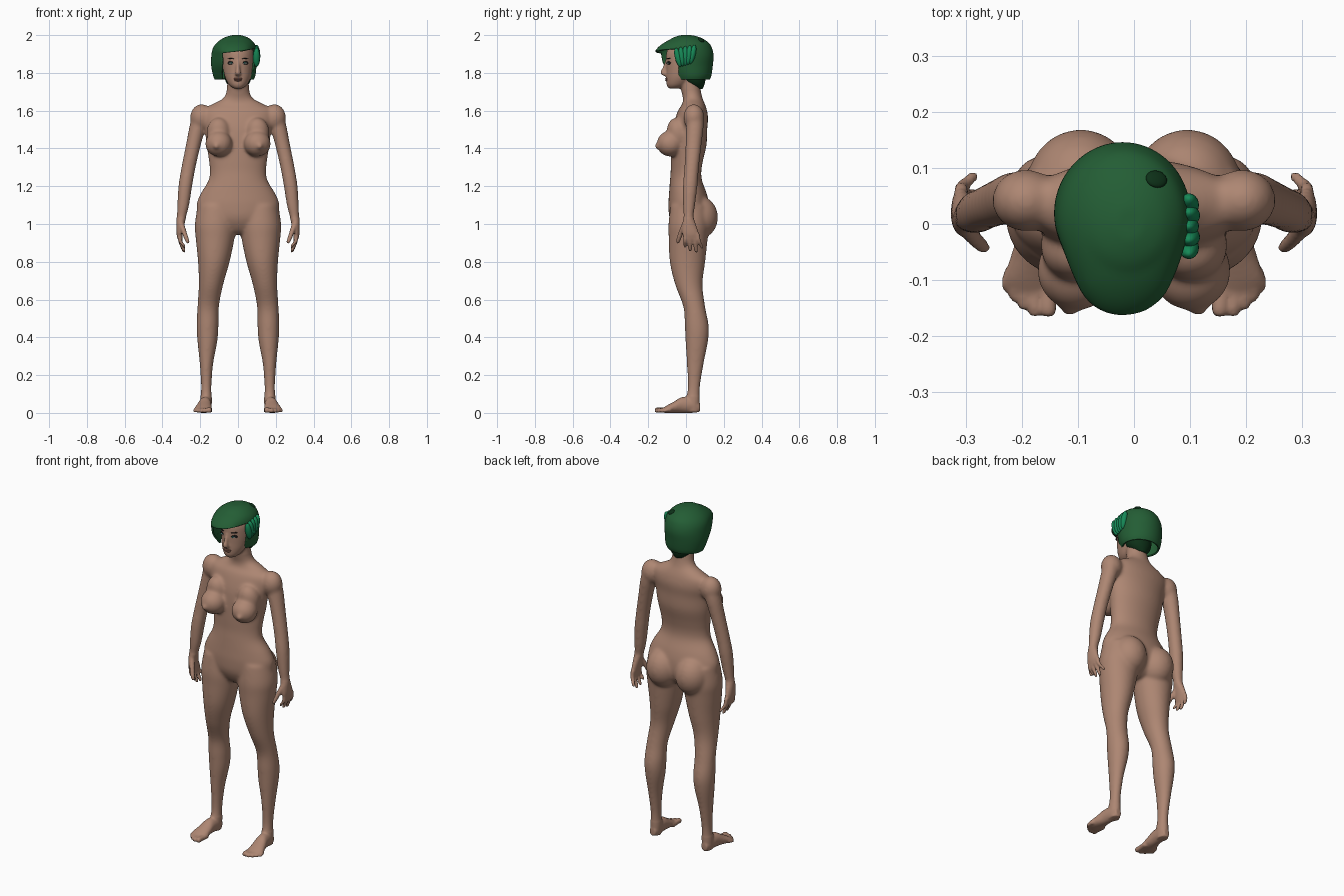
import bpy, bmesh, math
from mathutils import Matrix, Vector, Euler


def material(name, rgb):
    m = bpy.data.materials.new(name)
    m.diffuse_color = (*rgb, 1)
    return m


SKIN = material("skin", (0.42, 0.24, 0.17))
LIP = material("lip", (0.26, 0.115, 0.085))
HAIR = material("hair_green", (0.017, 0.11, 0.035))
BRIGHT = material("bright_green", (0.008, 0.25, 0.095))
DARK = material("dark_green", (0.004, 0.03, 0.009))
BLACK = material("lash_black", (0.006, 0.006, 0.006))
WHITE = material("eye_white", (0.6, 0.6, 0.58))
TEAL = material("iris_teal", (0.02, 0.3, 0.24))


def spline(rows, k=6):
    """Smooth the listed sections with a Catmull-Rom curve."""
    out = []
    for i in range(len(rows) - 1):
        p = [rows[max(i - 1, 0)], rows[i], rows[i + 1], rows[min(i + 2, len(rows) - 1)]]
        for j in range(k):
            t = j / k
            out.append([0.5 * (2 * b + (c - a) * t + (2 * a - 5 * b + 4 * c - d) * t * t
                               + (3 * b - a - 3 * c + d) * t ** 3) for a, b, c, d in zip(*p)])
    return out + [list(rows[-1])]


def loft(bm, rows, axis="z", sx=1, n=28, caps=(True, True)):
    """Ellipses along an axis: rows are (position, x, other, radius x, radius other)."""
    rings = []
    for t, a, b, ra, rb in spline(rows):
        ring = []
        for i in range(n):
            w = 2 * math.pi * i / n
            x, q = sx * (a + ra * math.cos(w)), b + rb * math.sin(w)
            ring.append(bm.verts.new((x, q, t) if axis == "z" else (x, t, q)))
        rings.append(ring)
    faces = []
    for r, s in zip(rings, rings[1:]):
        for i in range(n):
            j = (i + 1) % n
            faces.append(bm.faces.new((r[i], r[j], s[j], s[i])))
    if caps[0]:
        faces.append(bm.faces.new(rings[0]))
    if caps[1]:
        faces.append(bm.faces.new(rings[-1]))
    bmesh.ops.recalc_face_normals(bm, faces=faces)


def ball(bm, pos, size, rot=(0, 0, 0), seg=24):
    bmesh.ops.create_uvsphere(bm, u_segments=seg, v_segments=seg // 2, radius=1,
                              matrix=Matrix.LocRotScale(Vector(pos), Euler(rot), Vector(size)))


def finish(bm, name, mat):
    me = bpy.data.meshes.new(name)
    bm.to_mesh(me)
    bm.free()
    for p in me.polygons:
        p.use_smooth = True
    me.materials.append(mat)
    o = bpy.data.objects.new(name, me)
    bpy.context.collection.objects.link(o)
    return o


def balls(name, mat, items):
    bm = bmesh.new()
    for it in items:
        ball(bm, *it)
    return finish(bm, name, mat)


# ---- body: overlapping parts, fused below ----
bm = bmesh.new()
# torso and neck
loft(bm, [(.945, 0, .015, .07, .04), (.97, 0, .018, .13, .075), (1.03, 0, .018, .205, .105),
          (1.10, 0, .015, .220, .108), (1.16, 0, .010, .198, .100), (1.23, 0, .0, .157, .085),
          (1.28, 0, .0, .149, .081), (1.34, 0, .005, .155, .086), (1.42, 0, .015, .167, .094),
          (1.50, 0, .020, .176, .092), (1.56, 0, .030, .190, .087), (1.605, 0, .035, .185, .075),
          (1.635, 0, .040, .135, .060), (1.665, 0, .036, .080, .052), (1.71, 0, .026, .060, .052),
          (1.80, 0, .015, .055, .050)], n=48)
# head
loft(bm, [(1.717, 0, -.062, .022, .028), (1.735, 0, -.048, .046, .054), (1.77, 0, -.030, .066, .075),
          (1.81, 0, -.014, .077, .091), (1.86, 0, .0, .084, .106), (1.91, 0, .005, .083, .108),
          (1.95, 0, .005, .066, .088), (1.975, 0, .005, .035, .05)], n=40)
# nose
loft(bm, [(1.87, 0, -.100, .008, .008), (1.83, 0, -.110, .010, .013), (1.805, 0, -.116, .014, .020),
          (1.792, 0, -.113, .017, .018), (1.784, 0, -.106, .010, .010)], n=16)
for s in (-1, 1):
    # bust, buttocks, shoulders
    ball(bm, (s * .102, -.083, 1.425), (.072, .072, .069))
    ball(bm, (s * .102, -.040, 1.480), (.066, .060, .085), (.25, 0, 0))
    ball(bm, (s * .115, -.149, 1.413), (.018, .018, .018))
    ball(bm, (s * .095, .066, 1.035), (.098, .104, .115))
    ball(bm, (s * .193, .042, 1.565), (.061, .056, .070))
    # leg
    loft(bm, [(1.10, .112, .018, .100, .100), (1.0, .119, .015, .110, .108), (.93, .121, .012, .104, .104),
              (.80, .128, .008, .084, .094), (.68, .143, .015, .065, .073), (.56, .158, .044, .057, .058),
              (.46, .161, .057, .058, .064), (.38, .162, .057, .053, .060), (.26, .167, .049, .036, .045),
              (.14, .168, .042, .028, .033), (.06, .169, .036, .031, .037), (.005, .170, .038, .027, .034)],
         sx=s)
    # foot and toes
    loft(bm, [(.074, .170, .028, .018, .022), (.04, .170, .040, .030, .040), (-.02, .175, .042, .034, .042),
              (-.06, .180, .031, .041, .031), (-.10, .186, .020, .046, .020), (-.125, .184, .013, .036, .012)],
         axis="y", sx=s)
    for i, (x, tip, r) in enumerate([(.153, -.166, .015), (.177, -.166, .012), (.197, -.154, .011),
                                     (.213, -.139, .011), (.227, -.122, .010)]):
        loft(bm, [(-.08, x - .004, .015, r, r), ((tip - .09) / 2, x, .015, r, r),
                  (tip + .010, x, r, r, r), (tip, x, r, r * .5, r * .5)], axis="y", sx=s, n=12)
    # arm and palm
    loft(bm, [(1.59, .195, .045, .045, .045), (1.52, .212, .047, .045, .047), (1.42, .236, .040, .040, .043),
              (1.30, .262, .030, .038, .039), (1.20, .279, .022, .037, .039), (1.10, .290, .016, .032, .033),
              (1.04, .299, .014, .026, .027), (1.0, .305, .016, .022, .036), (.95, .309, .024, .017, .044),
              (.915, .306, .030, .012, .040)], sx=s)
    # fingers and thumb
    for y0, y1, z1 in [(-.004, -.004, .875), (.020, .022, .853), (.043, .054, .848), (.060, .084, .868)]:
        loft(bm, [(.95, .309, y0, .012, .012), (.91, .306, (y0 * 2 + y1) / 3, .0115, .0115),
                  (z1 + .012, .288, y1, .010, .010), (z1, .284, y1, .005, .005)], sx=s, n=12)
    loft(bm, [(1.01, .303, .0, .016, .018), (.96, .286, -.024, .014, .015),
              (.915, .270, -.040, .012, .012), (.895, .264, -.044, .006, .006)], sx=s, n=12)
raw = finish(bm, "body_raw", SKIN)
mod = raw.modifiers.new("fuse", "REMESH")
mod.mode = "VOXEL"
mod.voxel_size = .006
bpy.context.view_layer.update()
fused = bpy.data.meshes.new_from_object(raw.evaluated_get(bpy.context.evaluated_depsgraph_get()))
bpy.data.objects.remove(raw)
bm = bmesh.new()
bm.from_mesh(fused)
bm.verts.ensure_lookup_table()
# blend the big forms strongly, face, hands and feet lightly
big = [v for v in bm.verts if .09 < v.co.z < 1.71 and not (abs(v.co.x) > .24 and v.co.z < 1.03)]
for group, times in ((list(bm.verts), 2), (big, 14)):
    for _ in range(times):
        bmesh.ops.smooth_vert(bm, verts=group, factor=.5, use_axis_x=True, use_axis_y=True, use_axis_z=True)
finish(bm, "body", SKIN)

# ---- hair: asymmetric bob with cut-out face opening ----
bm = bmesh.new()
loft(bm, [(1.765, -.020, .032, .104, .094), (1.79, -.020, .030, .113, .105), (1.84, -.022, .021, .120, .121),
          (1.89, -.020, .017, .121, .129), (1.93, -.018, .010, .115, .128), (1.96, -.014, .008, .098, .112),
          (1.985, -.010, .005, .066, .076), (1.998, -.008, .002, .030, .036), (2.0, -.008, .002, .006, .008)],
     n=72, caps=(False, True))
for v in bm.verts:
    # fringe pushed forward like a small visor
    if v.co.y < -.02:
        w = min(1, max(0, (1.975 - v.co.z) / .06)) * min(1, (-v.co.y - .02) / .07)
        v.co.y -= .046 * w * max(0, 1 - ((v.co.x + .01) / .12) ** 4)
slant = Vector((-.14, 0, 1)).normalized()
edge = Vector((0, 0, 1.915))
for co, no in ((edge, slant), (Vector((-.085, 0, 0)), Vector((1, 0, 0))),
               (Vector((0, -.04, 0)), Vector((0, 1, 0)))):
    bmesh.ops.bisect_plane(bm, geom=bm.verts[:] + bm.edges[:] + bm.faces[:], plane_co=co, plane_no=no)
gone = []
for f in bm.faces:
    c = f.calc_center_median()
    if c.y < -.04 and c.x > -.085 and (c - edge).dot(slant) < 0:
        gone.append(f)
bmesh.ops.delete(bm, geom=gone, context="FACES")
bmesh.ops.recalc_face_normals(bm, faces=bm.faces)
if sum(f.normal.dot(f.calc_center_median() - Vector((0, 0, 1.88))) for f in bm.faces) < 0:
    bmesh.ops.reverse_faces(bm, faces=bm.faces)
hair = finish(bm, "hair", HAIR)
mod = hair.modifiers.new("thickness", "SOLIDIFY")
mod.thickness = .009
mod.offset = -1

# dark nape hair
bm = bmesh.new()
loft(bm, [(1.715, 0, .058, .028, .030), (1.74, 0, .048, .056, .050), (1.77, 0, .038, .070, .066),
          (1.83, 0, .030, .078, .080)], n=32)
finish(bm, "nape_hair", DARK)
balls("crown_whorl", DARK, [((.04, .08, 1.974), (.020, .017, .008), (-.5, .4, 0))])

# bright swept strands on one side
balls("side_strands", BRIGHT,
      [((.098, -.042 + .019 * i, 1.882 + .004 * i), (.018 + .002 * (i % 2), .017, .052), (.12 * (2 - i), 0, 0))
       for i in range(5)])

# ---- face details ----
balls("lashes", BLACK, [((s * .036, -.088, 1.853), (.020, .0125, .010), (0, 0, s * .3)) for s in (-1, 1)])
balls("eye_whites", WHITE, [((s * .036, -.089, 1.851), (.016, .0135, .0065), (0, 0, s * .3)) for s in (-1, 1)])
balls("irises", TEAL, [((s * .036, -.090, 1.852), (.0065, .0145, .0062)) for s in (-1, 1)])
balls("pupils", BLACK, [((s * .036, -.0905, 1.852), (.003, .015, .003)) for s in (-1, 1)])
balls("brows", BLACK, [((s * .038, -.093, 1.876), (.021, .007, .003), (0, -s * .12, s * .38)) for s in (-1, 1)])
balls("lips", LIP, [((0, -.100, 1.769), (.024, .011, .005)), ((0, -.100, 1.761), (.020, .011, .006))])
